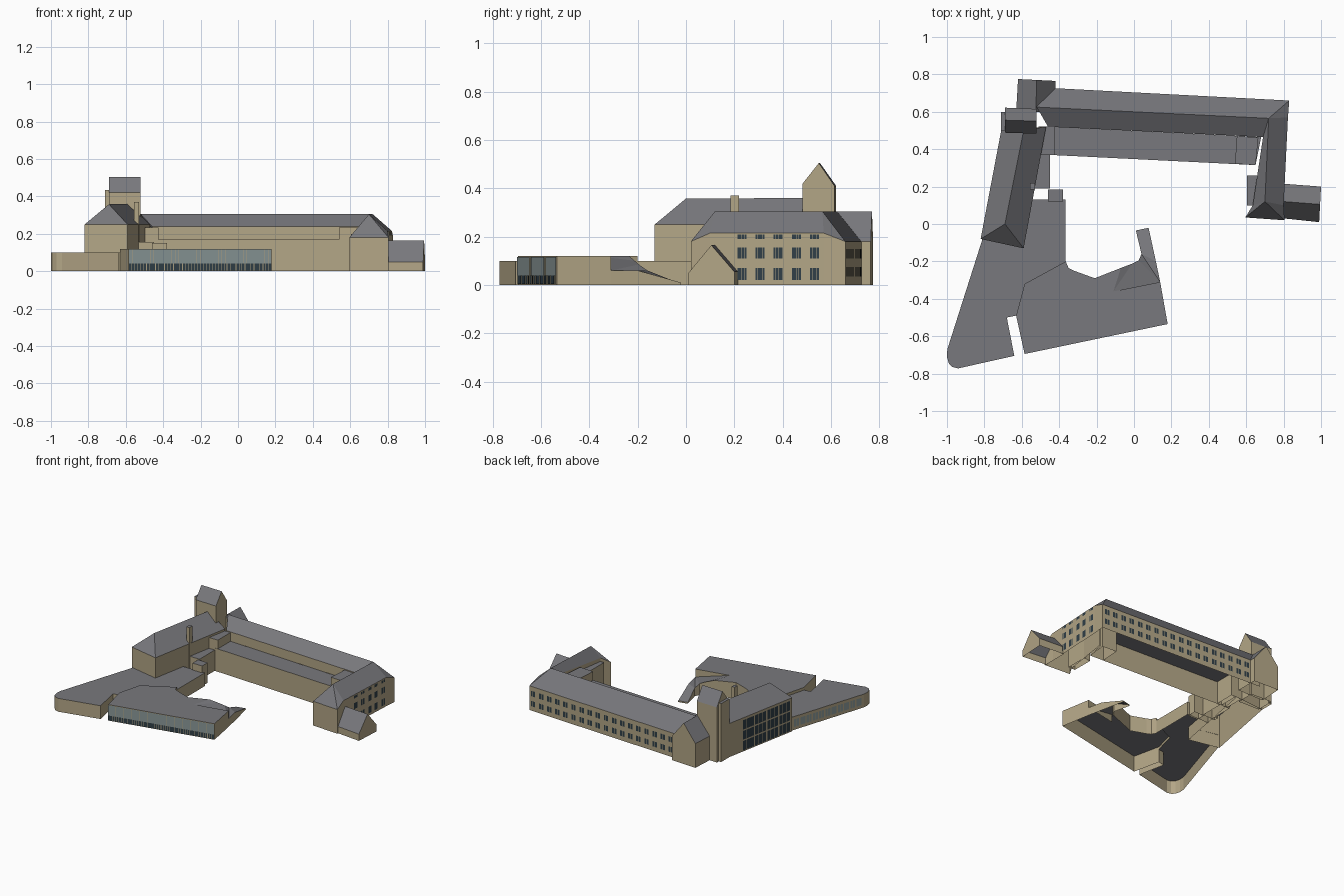
import bpy
from mathutils import Vector

if "Cube" in bpy.data.objects:
    bpy.data.objects.remove(bpy.data.objects["Cube"])


def material(name, rgb):
    m = bpy.data.materials.new(name)
    m.diffuse_color = (*rgb, 1)
    m.use_nodes = True
    m.node_tree.nodes["Principled BSDF"].inputs["Base Color"].default_value = m.diffuse_color
    return m


WALL = material("sand_wall", (0.45, 0.38, 0.24))
ROOF = material("slate_roof", (0.19, 0.19, 0.205))
DARK = material("dark_glass", (0.03, 0.05, 0.065))
PALE = material("pale_glass", (0.25, 0.31, 0.31))


def make(name, verts, faces, mats, idx=None):
    me = bpy.data.meshes.new(name)
    me.from_pydata(verts, [], faces)
    for m in mats:
        me.materials.append(m)
    if idx:
        me.polygons.foreach_set("material_index", idx)
    ob = bpy.data.objects.new(name, me)
    bpy.context.collection.objects.link(ob)
    return ob


def building(name, eaves, ridge, roofs, gables=(), skip=(), base=None):
    """Open-bottomed shell: walls drop from each eave edge; roofs and gables index eaves + ridge."""
    base = base or {}
    n = len(eaves)
    verts = list(eaves) + list(ridge)
    faces = [tuple(f) for f in roofs] + [tuple(f) for f in gables]
    idx = [1] * len(roofs) + [0] * len(gables)
    for i in range(n):
        if i in skip:
            continue
        j = (i + 1) % n
        k = len(verts)
        z = base.get(i, 0)
        verts += [(*eaves[i][:2], z), (*eaves[j][:2], z)]
        faces.append((k, k + 1, j, i))
        idx.append(0)
    return make(name, verts, faces, [WALL, ROOF], idx)


def flat(name, pts, z, skip=(), base=None):
    return building(name, [(x, y, z) for x, y in pts], [], [range(len(pts))], (), skip, base)


def block(name, x0, x1, y0, y1, z):
    return flat(name, [(x0, y0), (x1, y0), (x1, y1), (x0, y1)], z)


def windows(name, p0, p1, rows, groups, fill=0.6, panes=2, gap=0.2, t0=0.0, t1=1.0, mat=DARK, off=0.004):
    """Grouped panes set just proud of a wall running counter-clockwise from p0 to p1."""
    a, b = Vector(p0), Vector(p1)
    d = b - a
    nrm = Vector((d.y, -d.x)).normalized() * off
    verts, faces = [], []
    step = (t1 - t0) / groups
    w = step * fill / panes
    for z0, z1 in rows:
        for g in range(groups):
            start = t0 + step * (g + (1 - fill) / 2)
            for p in range(panes):
                s = start + w * (p + gap / 2)
                q0, q1 = a + d * s + nrm, a + d * (s + w * (1 - gap)) + nrm
                k = len(verts)
                verts += [(*q0, z0), (*q1, z0), (*q1, z1), (*q0, z1)]
                faces.append((k, k + 1, k + 2, k + 3))
    return make(name, verts, faces, [mat])


# Long north wing joined to the east wing with its hipped south pavilion
building("north_and_east_wings",
         [(-.46, .52, .24), (.69, .465, .24), (.635, .10, .225), (.595, .035, .18),
          (.805, .02, .18), (.80, .10, .215), (.823, .57, .215), (.83, .66, .18), (-.5, .73, .18)],
         [(-.52, .625, .305), (.72, .565, .305), (.70, .12, .305)],
         [(0, 1, 10, 9), (1, 2, 11, 10), (2, 3, 11), (3, 4, 11), (4, 5, 11),
          (5, 6, 10, 11), (6, 7, 10), (7, 8, 9, 10)],
         skip=(8,), base={0: .17})

# Lower flat-roofed range along the courtyard
flat("courtyard_range", [(-.46, .37), (.65, .315), (.68, .465), (-.46, .52)], .17, skip=(2,))
flat("courtyard_corner_block", [(.54, .322), (.65, .315), (.665, .463), (.55, .47)], .235)
block("east_wing_bay", .605, .66, .10, .26, .20)

# West wing with hipped south end, and its chimney
building("west_wing",
         [(-.82, -.08, .25), (-.59, -.13, .25), (-.47, .52, .25), (-.71, .50, .25)],
         [(-.69, 0, .358), (-.59, .50, .36)],
         [(0, 1, 4), (1, 2, 5, 4), (3, 0, 4, 5)], [(2, 3, 5)])
block("chimney", -.555, -.53, .185, .22, .37)

# Stepped courtyard blocks beside the west wing
block("stair_block_high", -.51, -.425, .37, .52, .235)
block("stair_block_middle", -.53, -.45, .19, .37, .155)
block("stair_block_low", -.46, -.38, .12, .185, .15)

# Gabled tower
building("tower",
         [(-.69, .488, .42), (-.52, .483, .42), (-.52, .615, .41), (-.69, .622, .41)],
         [(-.69, .555, .505), (-.52, .55, .505)],
         [(0, 1, 5, 4), (2, 3, 4, 5)], [(1, 2, 5), (3, 0, 4)])
block("tower_side_pier", -.71, -.685, .50, .60, .435)

# Gabled block at the north-west corner
building("north_west_block",
         [(-.63, .60, .18), (-.42, .60, .18), (-.42, .765, .18), (-.62, .775, .18)],
         [(-.525, .60, .305), (-.52, .77, .305)],
         [(3, 0, 4, 5), (1, 2, 5, 4)], [(0, 1, 4), (2, 3, 5)])

# Small gabled house at the east end
building("east_lodge",
         [(.80, .03, .05), (.99, .01, .05), (1.0, .20, .055), (.80, .215, .055)],
         [(.80, .12, .165), (.995, .105, .165)],
         [(0, 1, 5, 4), (2, 3, 4, 5)], [(1, 2, 5), (3, 0, 4)])

# Flat south-west annexe with rounded corner
flat("west_annexe",
     [(-.81, -.08), (-.998, -.67), (-1, -.71), (-.99, -.745), (-.97, -.765), (-.94, -.772),
      (-.64, -.705), (-.68, -.50), (-.63, -.49), (-.585, -.32), (-.365, -.22), (-.365, .13),
      (-.55, .13), (-.59, -.13)], .099, skip=(8, 9, 12, 13))

# Front hall and the roof ramp that falls to the ground
flat("front_hall",
     [(-.63, -.49), (-.585, -.695), (.18, -.535), (.14, -.31), (-.11, -.36), (-.07, -.235),
      (-.21, -.29), (-.32, -.25), (-.35, -.235), (-.365, -.20), (-.585, -.32)], .119,
     skip=(4,), base={3: .06, 10: .099, 9: .099})
building("roof_ramp",
         [(-.11, -.36, .119), (.14, -.31, .06), (.117, -.20, .06), (.078, -.02, .01),
          (.01, -.035, .01), (.04, -.16, .06), (.025, -.195, .085), (-.01, -.212, .10), (-.07, -.235, .119)],
         [], [(2, 3, 4, 5), (1, 2, 5), (1, 5, 6), (0, 1, 6, 7), (0, 7, 8)], skip=(0, 8))

# Windows and glazing
windows("east_windows", (.80, .10), (.823, .57), [(.02, .07), (.11, .155), (.19, .21)],
        5, .52, 4, .15, t0=.2, t1=1.0)
windows("north_windows", (.83, .66), (-.42, .726), [(.035, .075), (.11, .15)], 18, .6, 2)
windows("west_glazing", (-.71, .50), (-.82, -.08), [(.01, .08), (.09, .155), (.165, .235)],
        4, .94, 3, .12, t0=.2, t1=.97)
windows("annexe_windows", (-.81, -.08), (-.998, -.67), [(.025, .08)], 11, .85, 2, .12,
        t0=.03, t1=.97, mat=PALE)
windows("hall_base_glazing", (-.585, -.695), (.18, -.535), [(.004, .04)], 16, .96, 3, .15)
windows("hall_upper_glazing", (-.585, -.695), (.18, -.535), [(.04, .116)], 4, 1, 10, .05, mat=PALE)
